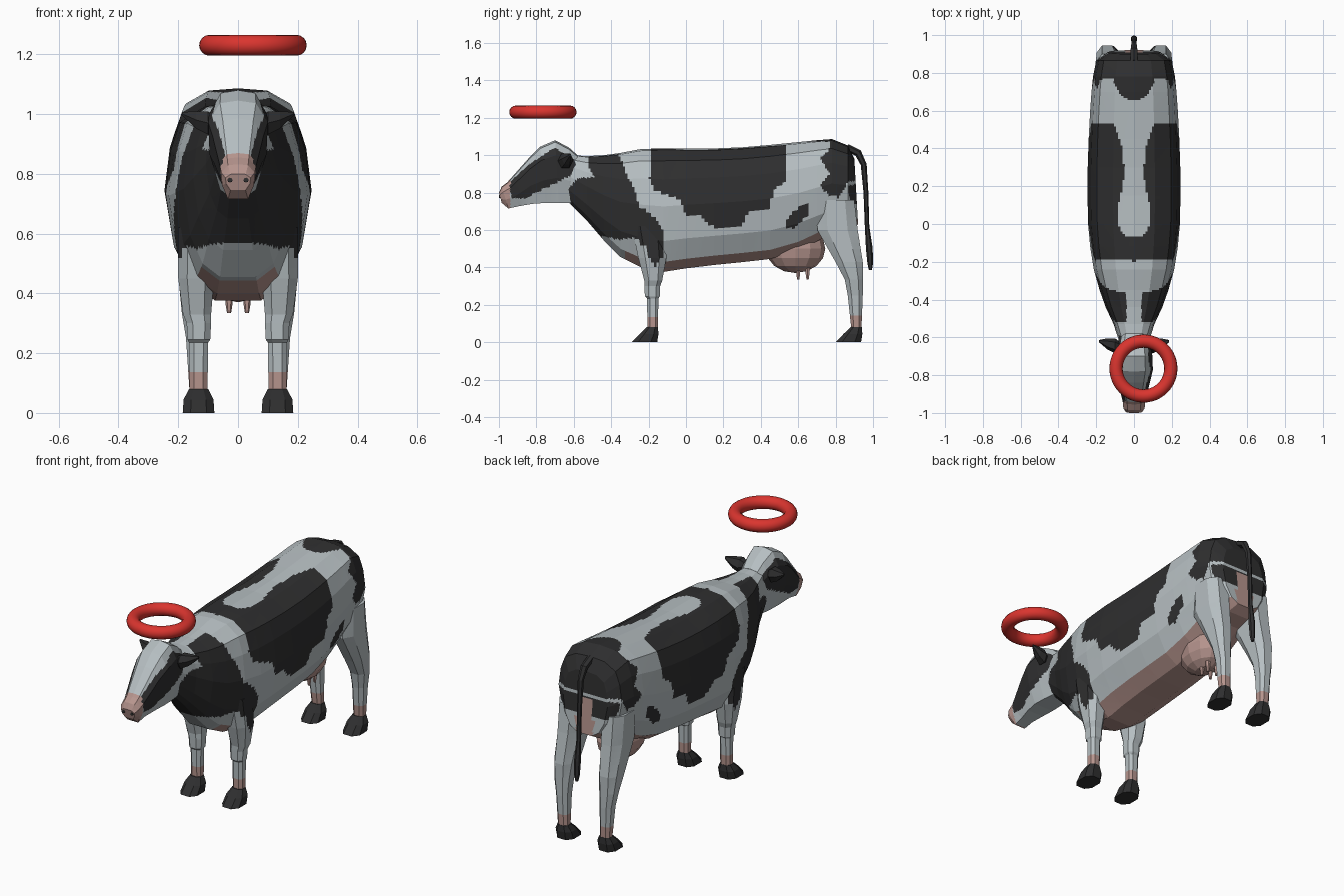
import bpy, bmesh, math
from mathutils import Vector

if "Cube" in bpy.data.objects:
    bpy.data.objects.remove(bpy.data.objects["Cube"])

# ---------- materials ----------
COLOURS = {
    "white_hide": (0.47, 0.52, 0.54),
    "black_hide": (0.028, 0.028, 0.029),
    "pink_skin": (0.47, 0.30, 0.27),
    "red": (0.70, 0.035, 0.028),
}
MATS = {}
for mat_name, rgb in COLOURS.items():
    MATS[mat_name] = bpy.data.materials.new(mat_name)
    MATS[mat_name].diffuse_color = (*rgb, 1)
WHITE, BLACK, PINK, RED = COLOURS


# ---------- helpers ----------
def finish(name, bm, rule):
    """Turn a bmesh into an object; rule is a colour name or f(centre, normal) -> name."""
    bmesh.ops.recalc_face_normals(bm, faces=bm.faces)
    used = []
    for f in bm.faces:
        colour = rule if isinstance(rule, str) else rule(f.calc_center_median(), f.normal)
        if colour not in used:
            used.append(colour)
        f.material_index = used.index(colour)
    me = bpy.data.meshes.new(name)
    bm.to_mesh(me)
    bm.free()
    for colour in used:
        me.materials.append(MATS[colour])
    ob = bpy.data.objects.new(name, me)
    bpy.context.collection.objects.link(ob)
    return ob


def loft(name, rings, rule, cuts=0):
    """Skin equal-length rings (even count), cap both ends with strips, cut for colouring."""
    bm = bmesh.new()
    rows = [[bm.verts.new(p) for p in ring] for ring in rings]
    n = len(rows[0])
    for a, b in zip(rows, rows[1:]):
        for i in range(n):
            j = (i + 1) % n
            bm.faces.new((a[i], a[j], b[j], b[i]))
    for r in (rows[0], rows[-1]):
        for i in range(n // 2):
            corners = [r[i], r[i + 1], r[n - i - 1], r[-i]]
            bm.faces.new(list(dict.fromkeys(corners)))
    if cuts:
        bmesh.ops.subdivide_edges(bm, edges=bm.edges, cuts=cuts, use_grid_fill=True)
    return finish(name, bm, rule)


def section(half, yt, zt, yb, zb, w):
    """Symmetric cross-section from a half profile, between a top and a bottom point."""
    full = half + [(-u, v) for u, v in half[-2:0:-1]]
    return [Vector((u * w, yb + v * (yt - yb), zb + v * (zt - zb))) for u, v in full]


def inside(poly, a, b):
    hit = False
    for (a1, b1), (a2, b2) in zip(poly, poly[1:] + poly[:1]):
        if (b1 > b) != (b2 > b) and a < (a2 - a1) * (b - b1) / (b2 - b1) + a1:
            hit = not hit
    return hit


# ---------- hide markings, seen from the side as (y, z), mirrored in x ----------
SHOULDER = [(-.53, 1.1), (-.40, 1.1), (-.34, .96), (-.31, .88), (-.275, .82), (-.25, .71), (-.195, .70),
            (-.115, .59), (-.12, .47), (-.17, .40), (-.22, .52), (-.29, .56), (-.355, .55), (-.47, .57),
            (-.60, .70), (-.64, .815), (-.57, .88), (-.49, .88), (-.515, .93)]
FLANK = [(-.22, 1.2), (-.18, .95), (-.195, .87), (-.17, .815), (-.035, .76), (.01, .665), (.07, .68),
         (.15, .61), (.285, .61), (.34, .70), (.445, .72), (.475, .815), (.54, .87), (.525, .975), (.57, 1.2)]
RUMP = [(.715, .985), (.76, 1.02), (.82, 1.2), (1.1, 1.2), (1.1, .87), (.865, .86), (.82, .775),
        (.757, .79), (.715, .84), (.77, .90)]
SMALL = [(.525, .645), (.58, .71), (.65, .735), (.65, .68), (.58, .61), (.54, .61)]
HIP = [(.87, .84), (1.1, .86), (1.1, .73), (.875, .735)]
SPOTS = [SHOULDER, FLANK, RUMP, SMALL, HIP]
# white strip along the back as (y, |x|)
BACK = [(-.06, -1), (-.06, .05), (0, .09), (.12, .08), (.25, .05), (.4, .06), (.55, .11), (.62, .11), (.62, -1)]
FACE = [(-.95, .85), (-.84, .95), (-.72, 1.03), (-.62, 1.05), (-.56, .92), (-.66, .87), (-.76, .82),
        (-.86, .77), (-.93, .77)]


def body_colour(c, n):
    x, y, z = abs(c.x), c.y, c.z
    if n.z < -.6 and y > -.33:
        return PINK                                   # belly
    if y > .87 and x < .055 and z < .83:
        return PINK                                   # under the tail
    if z > .95 and (x / .115) ** 2 + ((y - .82) / .165) ** 2 < 1:
        return BLACK                                  # patch on top of the rump
    if z > .95 and (inside(BACK, y, x) or (y < -.3 and x < .04)):
        return WHITE                                  # strip along the spine
    return BLACK if any(inside(p, y, z) for p in SPOTS) else WHITE


def head_colour(c, n):
    if c.y < -.94:
        return PINK                                   # muzzle
    blaze = .04 + .19 * max(0, c.z - .84)
    return BLACK if abs(c.x) > blaze and inside(FACE, c.y, c.z) else WHITE


def leg_colour(c, n):
    if c.z < .13:
        return PINK
    return BLACK if inside(SHOULDER, c.y, c.z) else WHITE


# ---------- body and neck: (y top, z top, y bottom, z bottom, half width) ----------
BARREL = [(0, 1), (.45, .985), (.8, .9), (.93, .75), (1, .53), (.88, .25), (.65, .08), (.33, 0), (0, 0)]
BODY = [(-.61, 1.0, -.64, .76, .078), (-.53, .995, -.53, .65, .108), (-.44, 1.0, -.44, .545, .15),
        (-.35, 1.012, -.35, .455, .182), (-.24, 1.033, -.24, .40, .213), (-.12, 1.036, -.12, .376, .232),
        (.0, 1.036, .0, .395, .243), (.15, 1.036, .15, .413, .246), (.30, 1.042, .30, .428, .245),
        (.45, 1.055, .45, .445, .240), (.60, 1.07, .60, .49, .232), (.70, 1.08, .70, .54, .225),
        (.78, 1.086, .78, .58, .217), (.865, 1.052, .865, .60, .200), (.90, .98, .92, .63, .14)]
loft("body", [section(BARREL, *s) for s in BODY], body_colour, 8)

# ---------- head ----------
SKULL = [(0, 1), (.6, .97), (1, .76), (.95, .4), (.6, 0), (0, 0)]
HEAD = [(-.58, 1.0, -.59, .76, .075), (-.625, 1.04, -.62, .745, .085), (-.70, 1.08, -.68, .745, .097),
        (-.78, 1.045, -.75, .745, .10), (-.84, .985, -.82, .74, .085), (-.955, .855, -.89, .728, .06),
        (-.985, .832, -.95, .715, .056), (-1.0, .80, -.985, .745, .042)]
loft("head", [section(SKULL, *s) for s in HEAD], head_colour, 8)

# ---------- legs and hooves: (z, y centre, y half, x centre, x half) ----------
OCTAGON = [(-.5, 1), (.5, 1), (1, .5), (1, -.5), (.5, -1), (-.5, -1), (-1, -.5), (-1, .5)]
FRONT_LEG = [(.62, -.20, .09, .135, .065), (.45, -.18, .075, .14, .06), (.33, -.175, .048, .137, .047),
             (.30, -.18, .042, .131, .041), (.245, -.18, .040, .131, .038), (.235, -.178, .031, .132, .032),
             (.07, -.178, .027, .132, .03)]
HIND_LEG = [(.76, .80, .10, .135, .07), (.60, .81, .108, .137, .065), (.43, .872, .073, .142, .055),
            (.335, .897, .048, .142, .046), (.25, .905, .040, .138, .036), (.07, .911, .027, .132, .03)]
HOOF = [(.08, -.18, .030, .132, .032), (.045, -.197, .050, .132, .05), (0, -.222, .068, .132, .053)]


def limb(stations, side, dy=0):
    return [[Vector((side * (xc + u * hx), yc + dy + v * hy, z)) for u, v in OCTAGON]
            for z, yc, hy, xc, hx in stations]


for side, label in ((1, "right"), (-1, "left")):
    loft("front_leg_" + label, limb(FRONT_LEG, side), leg_colour, 4)
    loft("hind_leg_" + label, limb(HIND_LEG, side), leg_colour, 4)
    loft("front_hoof_" + label, limb(HOOF, side), BLACK)
    loft("hind_hoof_" + label, limb(HOOF, side, 1.09), BLACK)

    # ear: flattened leaf pointing outwards
    ear = [(.07, -.65, .97, .02, .02), (.10, -.645, .97, .04, .045), (.14, -.635, .98, .03, .033),
           (.185, -.62, 1.0, .006, .008)]
    loft("ear_" + label, [[Vector((side * x, yc + hy * math.cos(k * math.pi / 3), zc + hz * math.sin(k * math.pi / 3)))
                           for k in range(6)] for x, yc, zc, hy, hz in ear], BLACK)

    # nostril plate
    nostril = [[Vector((side * (.027 + .009 * math.cos(k * math.pi / 4)), y, .779 + .008 * math.sin(k * math.pi / 4)))
                for k in range(8)] for y in (-.991, -.999)]
    loft("nostril_" + label, nostril, BLACK)

    # teats
    for y, pair in ((.60, "front"), (.65, "rear")):
        teat = [[Vector((side * .03 + r * math.cos(k * math.pi / 3), y + r * math.sin(k * math.pi / 3), z))
                 for k in range(6)] for z, r in ((.40, .015), (.36, .011), (.335, .007))]
        loft(f"teat_{pair}_{label}", teat, PINK)

# ---------- udder ----------
bm = bmesh.new()
bmesh.ops.create_uvsphere(bm, u_segments=12, v_segments=8, radius=1)
for v in bm.verts:
    v.co = Vector((v.co.x * .115, .585 + v.co.y * .16, .50 + v.co.z * .13))
finish("udder", bm, PINK)

# ---------- tail: (y, z, radius) ----------
TAIL = [(.86, 1.04, .02), (.92, 1.012, .02), (.95, .95, .016), (.962, .80, .013), (.968, .62, .012),
        (.98, .50, .018), (.985, .42, .015), (.986, .385, .008)]
rings = []
for i, (y, z, r) in enumerate(TAIL):
    p, q = TAIL[max(i - 1, 0)], TAIL[min(i + 1, len(TAIL) - 1)]
    across = Vector((0, -(q[1] - p[1]), q[0] - p[0])).normalized()
    rings.append([Vector((r * math.sin(k * math.pi / 3), y, z)) + across * r * math.cos(k * math.pi / 3)
                  for k in range(6)])
loft("tail", rings, BLACK)

# ---------- floating ring above the head ----------
bpy.ops.mesh.primitive_torus_add(major_radius=.145, minor_radius=.035, major_segments=48,
                                 minor_segments=16, location=(.05, -.765, 1.23))
halo = bpy.context.object
halo.name = "floating_ring"
halo.data.materials.append(MATS[RED])
bpy.ops.object.shade_smooth()

for m in bpy.data.materials:
    if m.users and not m.is_grease_pencil:
        m.use_nodes = True
        m.node_tree.nodes["Principled BSDF"].inputs["Base Color"].default_value = m.diffuse_color
